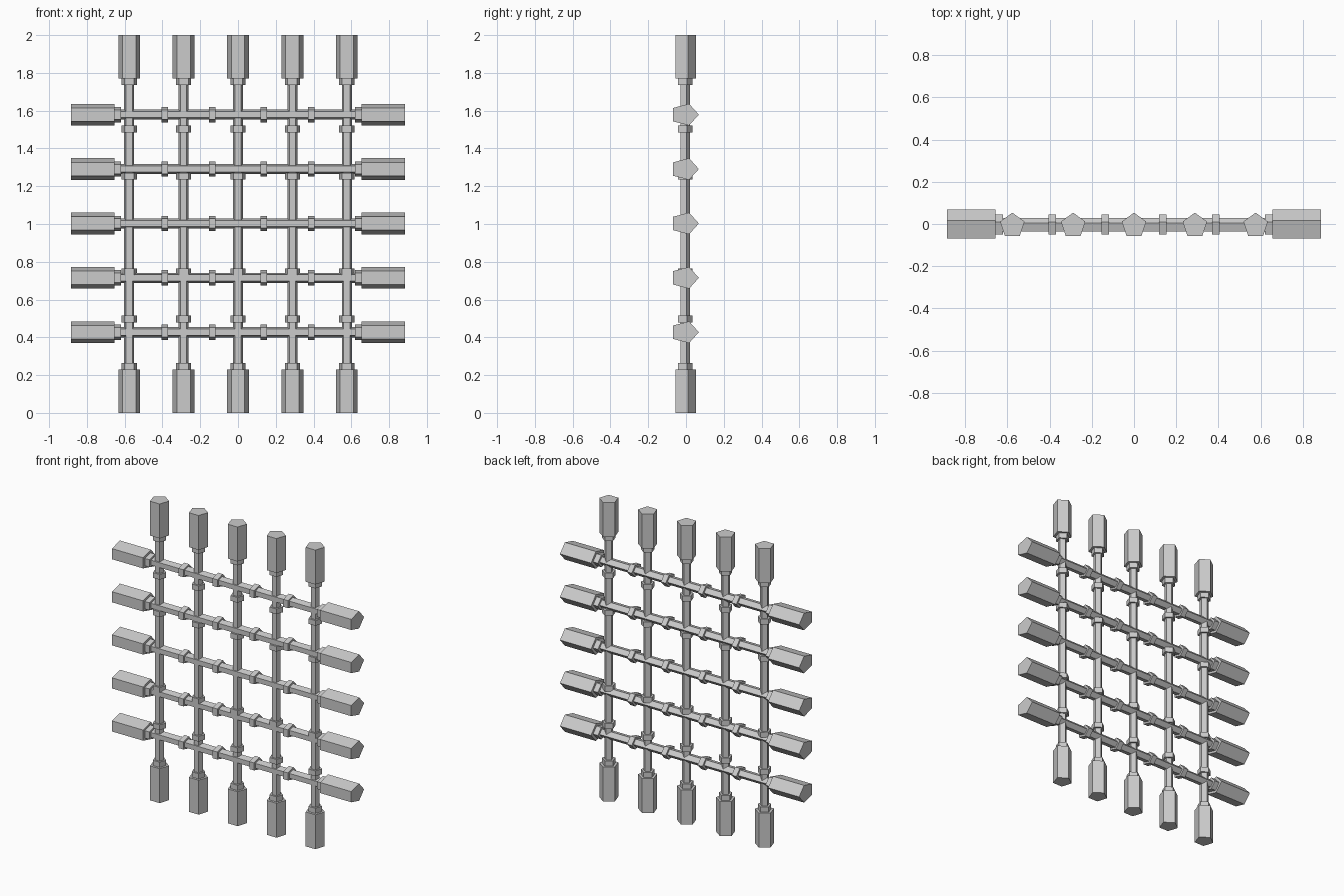
import bpy, bmesh, math
from mathutils import Matrix

if "Cube" in bpy.data.objects:
    bpy.data.objects.remove(bpy.data.objects["Cube"])

CY = -0.007          # depth of the bar axes
STEP = 0.288         # grid spacing
ROD, COLLAR, CAP = 0.028, 0.0425, 0.0605


def prism(bm, r, a, b, matrix):
    """Five-sided prism along local z from a to b, corner towards +y."""
    rings = []
    for z in (a, b):
        rings.append([bm.verts.new(matrix @ Matrix.Translation((
            -r * math.sin(i * math.tau / 5), r * math.cos(i * math.tau / 5), z)).translation)
            for i in range(5)])
    lo, hi = rings
    bm.faces.new(lo[::-1])
    bm.faces.new(hi)
    for i in range(5):
        j = (i + 1) % 5
        bm.faces.new((lo[i], lo[j], hi[j], hi[i]))


def bar(name, half, cap_len, collars, matrix):
    """Rod with heavy end blocks and a mirrored set of collars."""
    bm = bmesh.new()
    inner = half - cap_len
    prism(bm, ROD, -inner, inner, matrix)
    for s in (-1, 1):
        a, b = sorted((s * inner, s * half))
        prism(bm, CAP, a, b, matrix)
        for c in collars:
            prism(bm, COLLAR, s * c - 0.0175, s * c + 0.0175, matrix)
    bmesh.ops.recalc_face_normals(bm, faces=bm.faces)
    me = bpy.data.meshes.new(name)
    bm.to_mesh(me)
    bm.free()
    bpy.context.collection.objects.link(bpy.data.objects.new(name, me))


for i in range(-2, 3):
    # upright bar
    bar(f"upright_bar_{i + 3}", 1.0, 0.23, (0.7525, 0.503, 0.253),
        Matrix.Translation((i * STEP, CY, 1.0)))
    # cross bar, deeper front to back
    bar(f"cross_bar_{i + 3}", 0.885, 0.23, (0.6375, 0.387, 0.136),
        Matrix.Translation((0, CY, 1.003 + i * STEP))
        @ Matrix.Rotation(math.pi / 2, 4, 'Y') @ Matrix.Diagonal((1, 1.24, 1, 1)))
